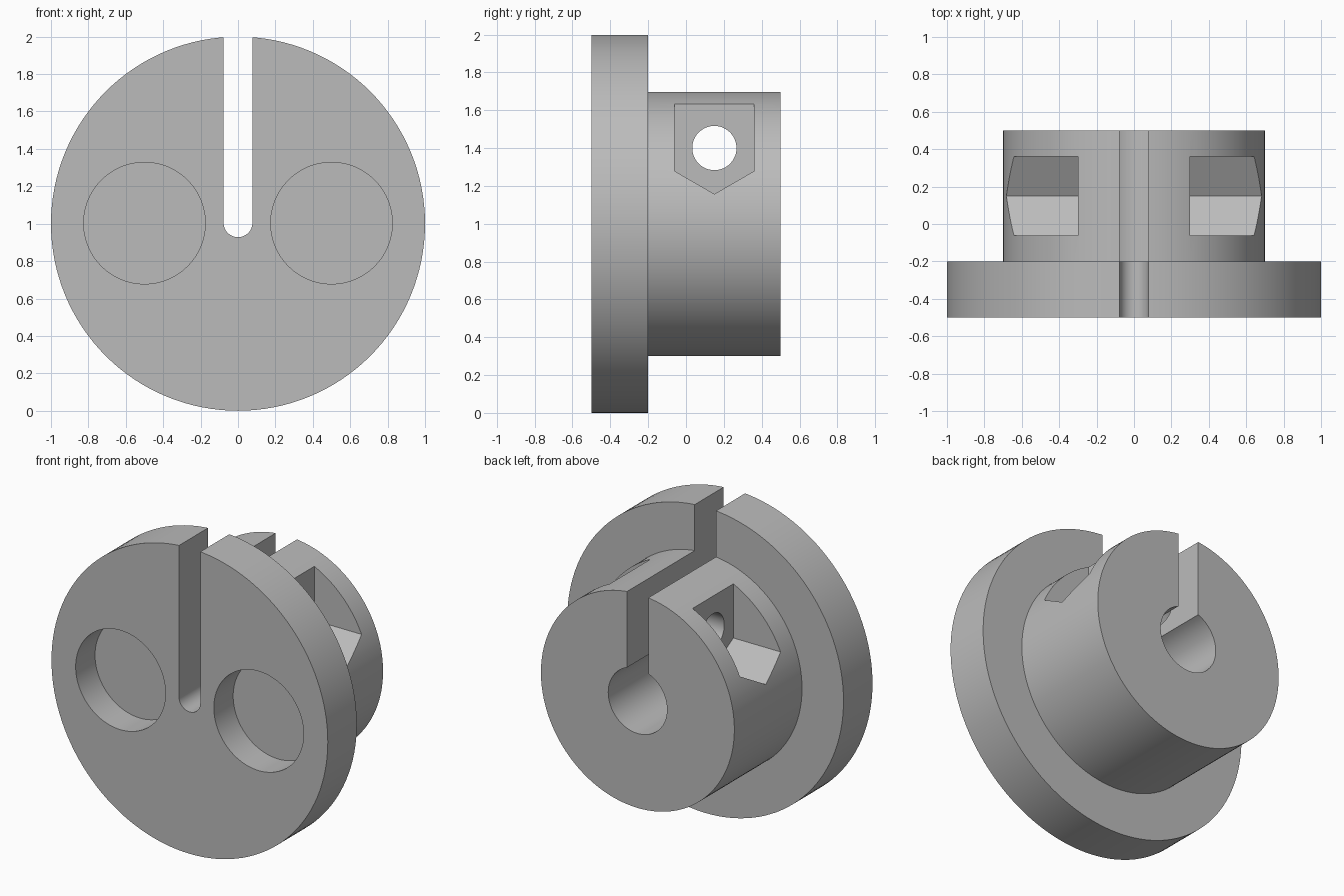
import bpy
import bmesh
from math import cos, sin, pi, radians

default_cube = bpy.data.objects.get("Cube")
if default_cube:
    bpy.data.objects.remove(default_cube, do_unlink=True)

AXIS_Z = 1.0      # height of the wheel's centre line
SLOT_R = 0.077    # half width of the clamping slot
NUT_Y, NUT_Z = 0.15, 1.4

# Single plain grey material
grey = bpy.data.materials.new("plain grey")
grey.use_nodes = True
colour = (0.5, 0.5, 0.5, 1)
grey.diffuse_color = colour
grey.node_tree.nodes["Principled BSDF"].inputs["Base Color"].default_value = colour


def arc(u, v, r, n, start=0.0, sweep=2 * pi):
    """Points on an arc; a full circle leaves out the repeated end."""
    steps = n if sweep >= 2 * pi else n - 1
    return [(u + r * cos(start + sweep * i / steps),
             v + r * sin(start + sweep * i / steps)) for i in range(n)]


def prism(name, outline, axis, lo, hi):
    """Extrude a flat outline along x or y between lo and hi."""
    bm = bmesh.new()
    place = (lambda u, v, t: (t, u, v)) if axis == "x" else (lambda u, v, t: (u, t, v))
    ends = [[bm.verts.new(place(u, v, t)) for u, v in outline] for t in (lo, hi)]
    for ring in ends:
        bm.faces.new(ring)
    n = len(outline)
    for i in range(n):
        j = (i + 1) % n
        bm.faces.new((ends[0][i], ends[0][j], ends[1][j], ends[1][i]))
    bmesh.ops.recalc_face_normals(bm, faces=bm.faces)
    mesh = bpy.data.meshes.new(name)
    bm.to_mesh(mesh)
    bm.free()
    mesh.materials.append(grey)
    obj = bpy.data.objects.new(name, mesh)
    bpy.context.collection.objects.link(obj)
    return obj


def combine(target, tool, operation):
    """Apply a boolean to the target and discard the tool."""
    tool.hide_render = True
    mod = target.modifiers.new(tool.name, "BOOLEAN")
    mod.operation = operation
    mod.solver = "EXACT"
    mod.object = tool
    bpy.context.view_layer.objects.active = target
    bpy.ops.object.modifier_apply(modifier=mod.name)
    bpy.data.objects.remove(tool, do_unlink=True)


# Flange disc with the narrower hub behind it
body = prism("flanged_hub", arc(0, AXIS_Z, 1.0, 128), "y", -0.5, -0.2)
hub = prism("hub", arc(0, AXIS_Z, 0.7, 128), "y", -0.3, 0.5)
combine(body, hub, "UNION")

# Blind shaft bore from the back
combine(body, prism("bore", arc(0, AXIS_Z, 0.213, 64), "y", -0.2, 0.6), "DIFFERENCE")

# Round-bottomed clamping slot, open at the top
slot = arc(0, AXIS_Z + 0.005, SLOT_R, 25, pi, pi) + [(SLOT_R, 2.2), (-SLOT_R, 2.2)]
combine(body, prism("slot", slot, "y", -0.6, 0.6), "DIFFERENCE")

# Cross bolt hole
combine(body, prism("bolt_hole", arc(NUT_Y, NUT_Z, 0.117, 48), "x", -0.8, 0.8), "DIFFERENCE")

# Mirrored hexagon-bottomed nut pockets and round face recesses
pocket = arc(NUT_Y, NUT_Z, 0.243, 3, radians(210), radians(120))
pocket += [(pocket[2][0], 1.9), (pocket[0][0], 1.9)]
for side in (-1, 1):
    lo, hi = sorted((side * 0.3, side * 0.9))
    combine(body, prism("nut_pocket", pocket, "x", lo, hi), "DIFFERENCE")
    recess = arc(side * 0.5, AXIS_Z + 0.003, 0.325, 96)
    combine(body, prism("face_recess", recess, "y", -0.6, -0.3), "DIFFERENCE")

# Smooth curved walls, crisp edges
bpy.ops.object.select_all(action="DESELECT")
body.select_set(True)
bpy.context.view_layer.objects.active = body
bpy.ops.object.shade_smooth_by_angle(angle=radians(30))
weighted = body.modifiers.new("even_shading", "WEIGHTED_NORMAL")
weighted.keep_sharp = True
